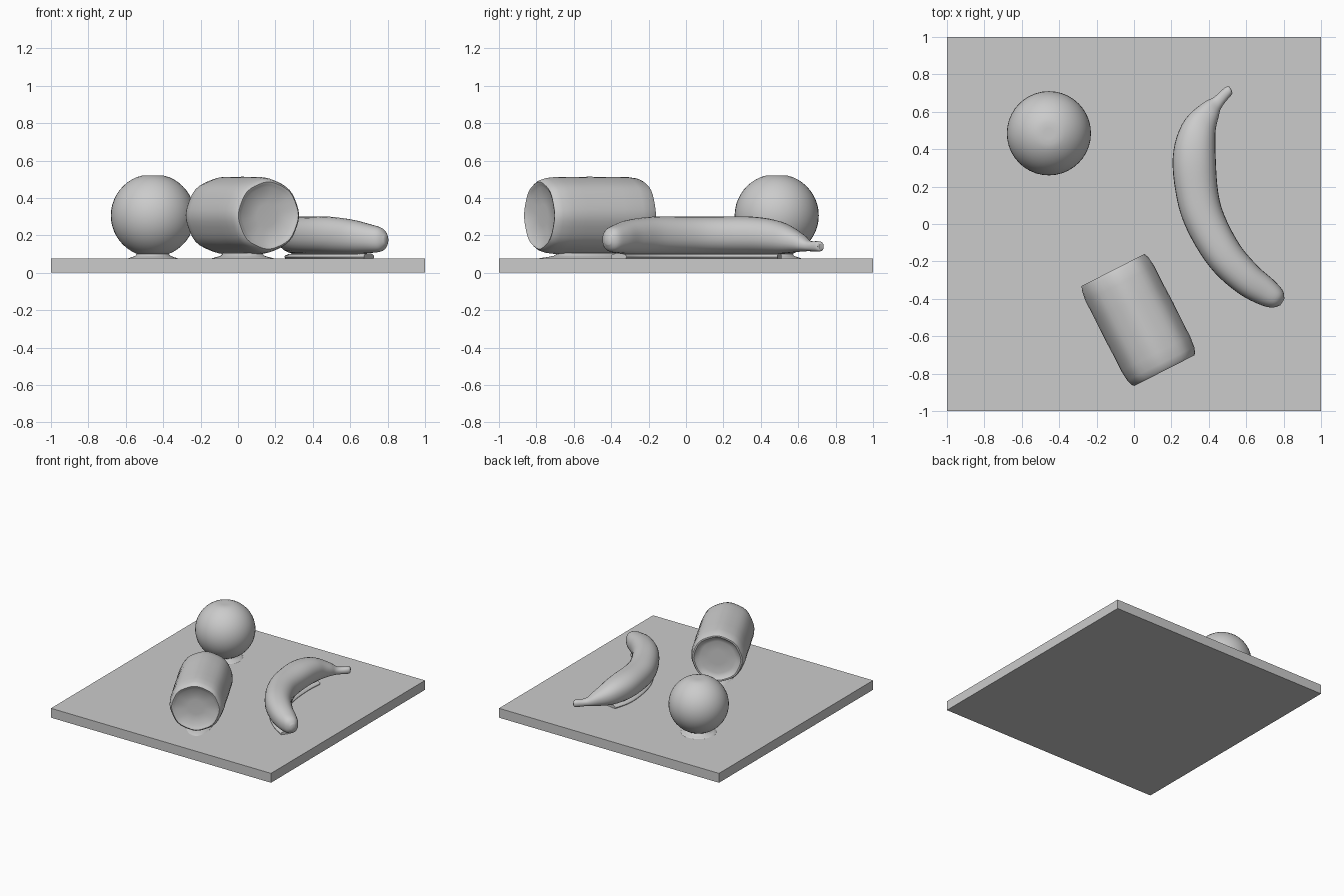
import bpy, bmesh, math
from mathutils import Vector, Matrix

if "Cube" in bpy.data.objects:
    bpy.data.objects.remove(bpy.data.objects["Cube"])

grey = bpy.data.materials.new("plain grey")
grey.diffuse_color = (0.6, 0.6, 0.6, 1)
grey.use_nodes = True
grey.node_tree.nodes["Principled BSDF"].inputs["Base Color"].default_value = grey.diffuse_color


def finish(name, bm, angle=40):
    """Turn a bmesh into a smooth-shaded object."""
    bmesh.ops.recalc_face_normals(bm, faces=bm.faces)
    me = bpy.data.meshes.new(name)
    bm.to_mesh(me)
    bm.free()
    me.materials.append(grey)
    ob = bpy.data.objects.new(name, me)
    bpy.context.collection.objects.link(ob)
    bpy.ops.object.select_all(action='DESELECT')
    ob.select_set(True)
    bpy.context.view_layer.objects.active = ob
    bpy.ops.object.shade_smooth_by_angle(angle=math.radians(angle))
    return ob


def skin(bm, rings):
    """Join rings of points into a closed tube."""
    loops = [[bm.verts.new(p) for p in ring] for ring in rings]
    n = len(loops[0])
    for a, b in zip(loops, loops[1:]):
        for i in range(n):
            j = (i + 1) % n
            bm.faces.new((a[i], a[j], b[j], b[i]))
    bm.faces.new(loops[0])
    bm.faces.new(loops[-1])


def power(v, e):
    return math.copysign(abs(v) ** e, v)


def catmull(rows, steps):
    """Smooth the rows of numbers with a Catmull-Rom spline."""
    out = []
    for i in range(len(rows) - 1):
        p = [Vector(rows[min(max(k, 0), len(rows) - 1)]) for k in range(i - 1, i + 3)]
        for s in range(steps):
            t = s / steps
            out.append(0.5 * (2 * p[1] + (p[2] - p[0]) * t
                              + (2 * p[0] - 5 * p[1] + 4 * p[2] - p[3]) * t * t
                              + (3 * p[1] - p[0] - 3 * p[2] + p[3]) * t ** 3))
    return out + [Vector(rows[-1])]


def sweep(name, rows, sides=28, steps=5, square=0.9):
    """Rows are x, y, half width, bottom, top along a flat spine."""
    rows = catmull([Vector(r) for r in rows], steps)
    rings = []
    for i, r in enumerate(rows):
        d = rows[min(i + 1, len(rows) - 1)] - rows[max(i - 1, 0)]
        side = Vector((-d[1], d[0])).normalized()
        ring = []
        for k in range(sides):
            a = 2 * math.pi * k / sides
            u = power(math.cos(a), square) * r[2]
            z = (r[3] + r[4]) / 2 + power(math.sin(a), square) * (r[4] - r[3]) / 2
            ring.append((r[0] + side.x * u, r[1] + side.y * u, z))
        rings.append(ring)
    bm = bmesh.new()
    skin(bm, rings)
    return finish(name, bm)


def mound(name, x, y, rx, ry, turn):
    """Low swelling of the board under an item."""
    bm = bmesh.new()
    rings = []
    for s, z in ((1.25, 0.07), (1.2, 0.077), (1, 0.084), (0.85, 0.09), (0.75, 0.105)):
        ring = []
        for k in range(32):
            a = k * math.pi / 16
            p = Matrix.Rotation(turn, 2) @ Vector((rx * s * math.cos(a), ry * s * math.sin(a)))
            ring.append((x + p.x, y + p.y, z))
        rings.append(ring)
    skin(bm, rings)
    return finish(name, bm)


# Square board
bm = bmesh.new()
bmesh.ops.create_cube(bm, size=1, matrix=Matrix.Translation((0, 0, 0.0385))
                      @ Matrix.Diagonal((2, 2, 0.077, 1)))
finish("board", bm)

# Round fruit, slightly flattened at top and bottom
bm = bmesh.new()
bmesh.ops.create_uvsphere(bm, u_segments=40, v_segments=24, radius=1)
for v in bm.verts:
    z = max(-0.206, min(0.213, v.co.z * 0.222))
    v.co = (-0.455 + v.co.x * 0.225, 0.485 + v.co.y * 0.225, 0.306 + z)
finish("round_fruit", bm)

# Can lying on its side, with dented ends and a gently wavy wall
TURN = math.atan2(-0.891, 0.454)
profile = [(-0.275, 0.06), (-0.275, 0.13), (-0.285, 0.16), (-0.302, 0.175),
           (-0.302, 0.186), (-0.28, 0.196), (-0.22, 0.204), (-0.11, 0.203), (0, 0.205),
           (0.11, 0.203), (0.2, 0.204), (0.26, 0.198), (0.29, 0.189),
           (0.302, 0.178), (0.297, 0.165), (0.285, 0.15), (0.28, 0.06)]
bm = bmesh.new()
place = Matrix.Translation((0.025, -0.515, 0.306)) @ Matrix.Rotation(TURN, 4, 'Z')
rings = []
for along, r in profile:
    ring = []
    for k in range(40):
        a = 2 * math.pi * k / 40
        w = r * (1 + 0.012 * math.cos(8 * a))
        ring.append(place @ Vector((along, w * math.cos(a), w * math.sin(a))))
    rings.append(ring)
skin(bm, rings)
finish("can", bm)

# Curved banana from stem to blunt tip
banana = [(0.518, 0.722, 0.012, 0.125, 0.155), (0.505, 0.712, 0.026, 0.113, 0.168),
          (0.45, 0.655, 0.033, 0.115, 0.172), (0.405, 0.605, 0.058, 0.112, 0.215),
          (0.345, 0.50, 0.095, 0.102, 0.275), (0.322, 0.35, 0.115, 0.1, 0.3),
          (0.34, 0.15, 0.112, 0.1, 0.3), (0.387, 0.0, 0.107, 0.1, 0.3),
          (0.485, -0.17, 0.1, 0.1, 0.3), (0.60, -0.29, 0.09, 0.1, 0.285),
          (0.70, -0.36, 0.077, 0.105, 0.26), (0.765, -0.4, 0.055, 0.115, 0.238),
          (0.793, -0.418, 0.02, 0.15, 0.2)]
sweep("banana", banana)

# Low swellings where the items meet the board
mound("fruit_contact", -0.455, 0.485, 0.11, 0.11, 0)
mound("can_contact", 0.025, -0.515, 0.25, 0.09, TURN)
sweep("banana_contact", [(x, y, w * 0.65, 0.065, 0.104) for x, y, w, _, _ in banana[4:11]],
      sides=16)
